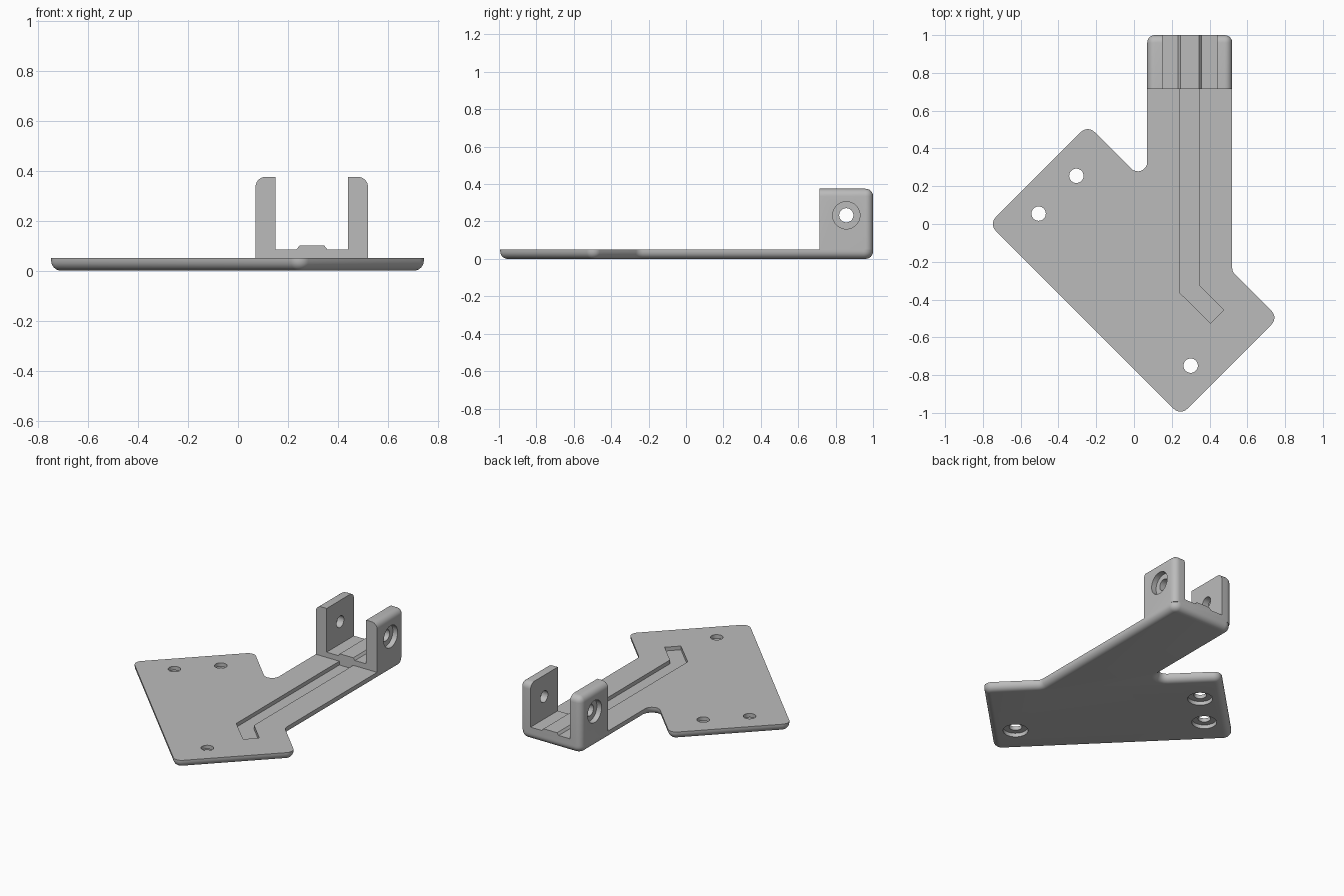
import bpy, bmesh, math
from mathutils import Vector

cube = bpy.data.objects.get("Cube")
if cube:
    bpy.data.objects.remove(cube, do_unlink=True)

grey = bpy.data.materials.new("plain grey")
grey.use_nodes = True
GREY = (0.5, 0.5, 0.5, 1)
grey.diffuse_color = GREY
grey.node_tree.nodes["Principled BSDF"].inputs["Base Color"].default_value = GREY


def make(name, bm):
    bmesh.ops.recalc_face_normals(bm, faces=bm.faces)
    mesh = bpy.data.meshes.new(name)
    bm.to_mesh(mesh)
    bm.free()
    mesh.materials.append(grey)
    ob = bpy.data.objects.new(name, mesh)
    bpy.context.collection.objects.link(ob)
    return ob


def loft(name, loops):
    """Closed solid through loops that share one point count."""
    bm = bmesh.new()
    rings = [[bm.verts.new(p) for p in loop] for loop in loops]
    n = len(rings[0])
    for a, b in zip(rings, rings[1:]):
        for i in range(n):
            j = (i + 1) % n
            bm.faces.new((a[i], a[j], b[j], b[i]))
    bm.faces.new(rings[0])
    bm.faces.new(rings[-1])
    return make(name, bm)


def cylinder(centre, axis, radius, length):
    z = Vector(axis)
    bm = bmesh.new()
    bmesh.ops.create_cone(bm, cap_ends=True, segments=40, radius1=radius,
                          radius2=radius, depth=length)
    bmesh.ops.rotate(bm, verts=bm.verts, matrix=z.to_track_quat('Z', 'Y').to_matrix())
    bmesh.ops.translate(bm, verts=bm.verts, vec=Vector(centre))
    return make("cutter", bm)


def cut(ob, cutters):
    for c in cutters:
        c.hide_render = True
        mod = ob.modifiers.new("cut", 'BOOLEAN')
        mod.operation, mod.solver, mod.object = 'DIFFERENCE', 'EXACT', c
    deps = bpy.context.evaluated_depsgraph_get()
    mesh = bpy.data.meshes.new_from_object(ob.evaluated_get(deps))
    ob.modifiers.clear()
    ob.data = mesh
    for c in cutters:
        bpy.data.objects.remove(c, do_unlink=True)


def rounded(corners, radius, inset, z, steps=8):
    """Counter-clockwise outline with filleted corners, shrunk by inset."""
    pts, n = [], len(corners)
    for i in range(n):
        p = Vector(corners[i])
        d0 = (p - Vector(corners[i - 1])).normalized()
        d1 = (Vector(corners[(i + 1) % n]) - p).normalized()
        turn = math.atan2(d0.x * d1.y - d0.y * d1.x, d0.dot(d1))
        s = 1 if turn > 0 else -1
        left = Vector((-d0.y, d0.x))
        centre = p - d0 * radius * math.tan(abs(turn) / 2) + left * s * radius
        start = math.atan2(-left.y * s, -left.x * s)
        for k in range(steps + 1):
            a = start + turn * k / steps
            r = radius - s * inset
            pts.append((centre.x + r * math.cos(a), centre.y + r * math.sin(a), z))
    return pts


# Base plate with its arm, rounded along the bottom edge
X0, X1, FRONT, BACK = 0.07, 0.52, 0.715, 1.0
TOP, ROUND = 0.05, 0.04
outline = [(-0.768, 0), (0.246, -1.014), (0.764, -0.496), (X1, -0.252),
           (X1, BACK), (X0, BACK), (X0, 0.208), (-0.245, 0.523)]
loops = []
for k in range(7):
    a = math.pi / 2 * k / 6
    loops.append(rounded(outline, 0.05, ROUND * (1 - math.sin(a)),
                         ROUND * (1 - math.cos(a))))
loops.append(rounded(outline, 0.05, 0, TOP))
plate = loft("base_plate", loops)

# Screw holes, counterbored from below, and the bent cable groove
cutters = []
for x, y in [(-0.305, 0.255), (-0.505, 0.055), (0.3, -0.75)]:
    cutters.append(cylinder((x, y, 0), (0, 0, 1), 0.038, 0.3))
    cutters.append(cylinder((x, y, 0), (0, 0, 1), 0.075, 0.05))
groove = [(0.243, FRONT), (0.243, -0.365), (0.405, -0.525),
          (0.475, -0.455), (0.345, -0.325), (0.345, FRONT)]
cutters.append(loft("cutter", [[(x, y, z) for x, y in groove] for z in (0.025, 0.1)]))
cut(plate, cutters)

# Upright bracket: block rounded on its outer edges, front left sharp
HEIGHT = 0.375
box = [(X0, FRONT), (X1, FRONT), (X1, BACK), (X0, BACK)]
bracket = loft("pivot_bracket", [[(x, y, z) for x, y in box] for z in (TOP, HEIGHT)])
bm = bmesh.new()
bm.from_mesh(bracket.data)
edges = []
for e in bm.edges:
    mid = (e.verts[0].co + e.verts[1].co) / 2
    upright = abs(e.verts[0].co.z - e.verts[1].co.z) > 0.1
    if mid.y > FRONT + 0.01 and (upright or mid.z > HEIGHT - 0.01):
        edges.append(e)
bmesh.ops.bevel(bm, geom=edges, offset=ROUND, segments=6, profile=0.5, affect='EDGES')
bm.to_mesh(bracket.data)
bm.free()

# Channel between the cheeks with a low ridge, and the pivot holes
channel = [(0.15, 0.5), (0.15, 0.085), (0.234, 0.085), (0.246, 0.1),
           (0.345, 0.1), (0.357, 0.085), (0.44, 0.085), (0.44, 0.5)]
cutters = [loft("cutter", [[(x, y, z) for x, z in channel] for y in (0.6, 1.1)])]
PY, PZ = 0.857, 0.233
cutters.append(cylinder((0.295, PY, PZ), (1, 0, 0), 0.038, 1))
for x in (X0, X1):
    cutters.append(cylinder((x, PY, PZ), (1, 0, 0), 0.073, 0.07))
cut(bracket, cutters)

# Smooth the fillets and keep the edges sharp
bpy.ops.object.select_all(action='DESELECT')
for ob in (plate, bracket):
    ob.select_set(True)
bpy.context.view_layer.objects.active = plate
bpy.ops.object.shade_smooth_by_angle(angle=math.radians(30))
